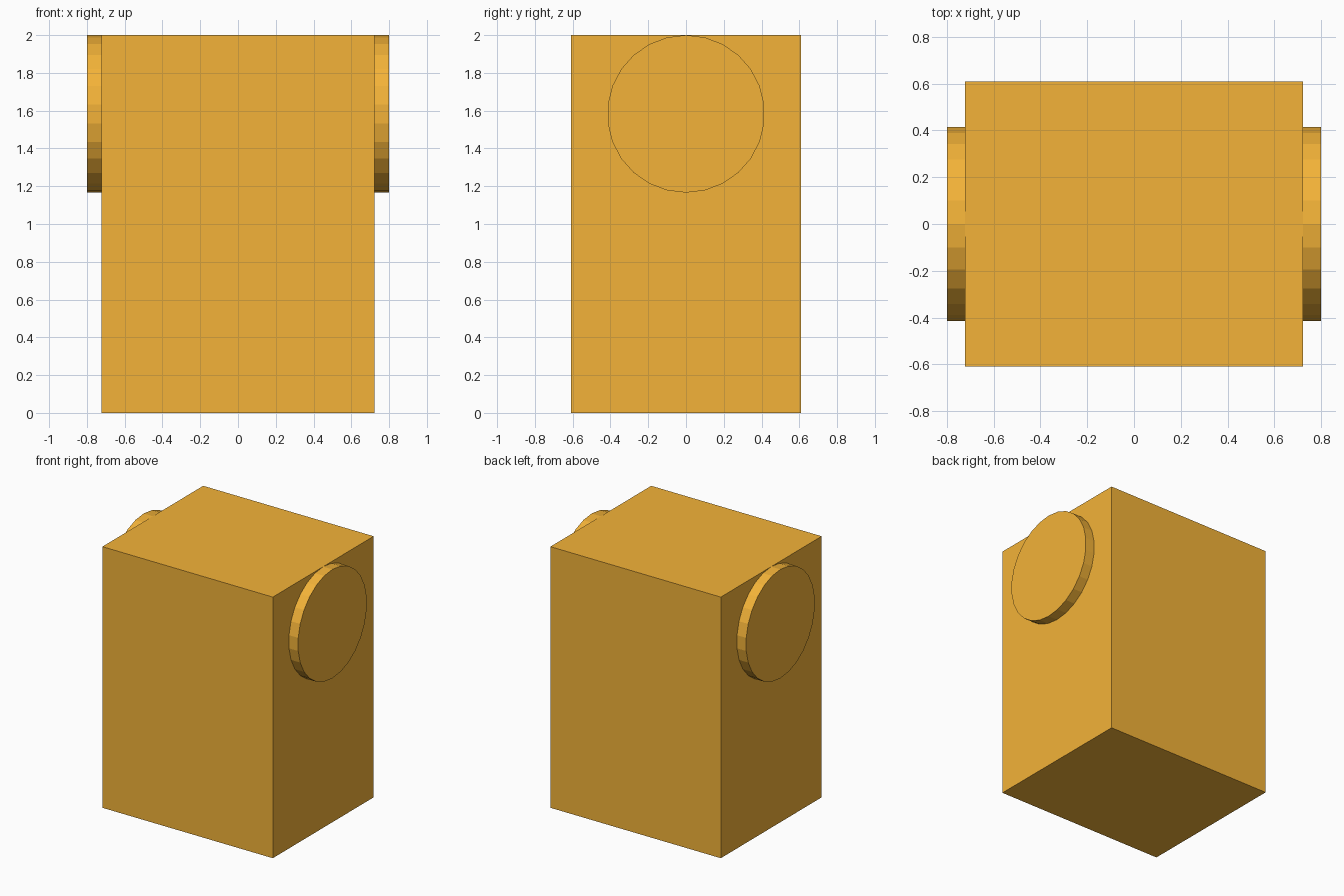
import bpy
from math import radians

if "Cube" in bpy.data.objects:
    bpy.data.objects.remove(bpy.data.objects["Cube"])

# Orange material
mat = bpy.data.materials.new("orange")
mat.diffuse_color = (0.9, 0.45, 0.04, 1)
mat.use_nodes = True
mat.node_tree.nodes["Principled BSDF"].inputs["Base Color"].default_value = mat.diffuse_color

# Rectangular body
bpy.ops.mesh.primitive_cube_add(size=1, location=(0, 0, 1))
body = bpy.context.object
body.name = "body"
body.scale = (1.444, 1.22, 2)
body.data.materials.append(mat)

# Round barrel running through the body, showing as a disc on each side
R = 0.417
bpy.ops.mesh.primitive_cylinder_add(vertices=26, radius=R, depth=1.6,
                                    location=(0, 0, 2 - R))
barrel = bpy.context.object
barrel.name = "side_discs"
barrel.rotation_euler = (radians(90), 0, radians(90))
barrel.data.materials.append(mat)
